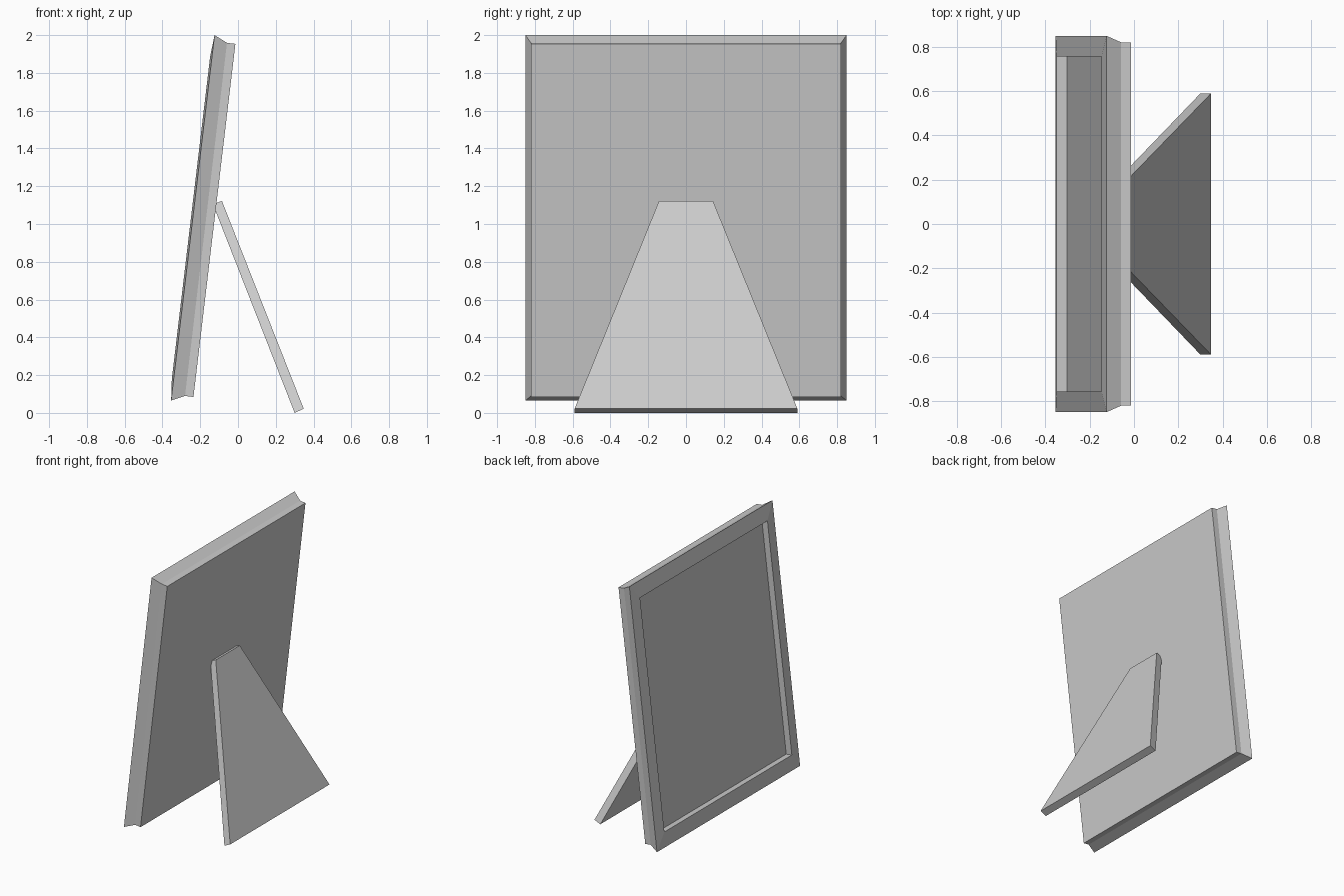
import bpy
from mathutils import Vector

if "Cube" in bpy.data.objects:
    bpy.data.objects.remove(bpy.data.objects["Cube"])


def make_object(name, verts, faces):
    mesh = bpy.data.meshes.new(name)
    mesh.from_pydata(verts, [], faces)
    mesh.update()
    obj = bpy.data.objects.new(name, mesh)
    bpy.context.collection.objects.link(obj)
    return obj


def skin(n_rings, n):
    """Quads joining successive closed rings of n points."""
    return [(r * n + i, r * n + (i + 1) % n, (r + 1) * n + (i + 1) % n, (r + 1) * n + i)
            for r in range(n_rings - 1) for i in range(n)]


# Leaning plane of the picture frame, set by its front bottom and top edges
base, top = Vector((-0.354, 0, 0.065)), Vector((-0.124, 0, 2.0))
height, half_width = (top - base).length, 0.85
up = (top - base).normalized()
back = Vector((up.z, 0, -up.x))


def frame_ring(depth, side, end):
    w = half_width - side
    return [base + back * depth + up * h + Vector((0, y, 0))
            for y, h in ((w, end), (-w, end), (-w, height - end), (w, height - end))]


# Moulding cross-section from the back panel round to the recessed picture:
# depth behind front edge, inset at the sides, inset at top and bottom
section = [(0.115, 0.029, 0.033), (0.070, 0.029, 0.033), (0, 0, 0),
           (-0.010, 0.093, 0.115), (0.037, 0.093, 0.115)]
verts = [p for s in section for p in frame_ring(*s)]
last = (len(section) - 1) * 4
faces = skin(len(section), 4) + [(3, 2, 1, 0), tuple(range(last, last + 4))]
make_object("picture_frame", verts, faces)

# Tapered easel leg: side profile (x, z) with the half width at each point
profile = [(-0.085, 1.122, 0.143), (-0.113, 1.112, 0.143), (-0.123, 1.080, 0.150),
           (0.300, 0.0, 0.590), (0.348, 0.022, 0.590)]
n = len(profile)
verts = [(x, s * w, z) for s in (-1, 1) for x, z, w in profile]
faces = skin(2, n) + [tuple(reversed(range(n))), tuple(range(n, 2 * n))]
leg = make_object("easel_leg", verts, faces)

# Consistent outward normals
import bmesh
for obj in bpy.context.collection.objects:
    bm = bmesh.new()
    bm.from_mesh(obj.data)
    bmesh.ops.recalc_face_normals(bm, faces=bm.faces)
    bm.to_mesh(obj.data)
    bm.free()
